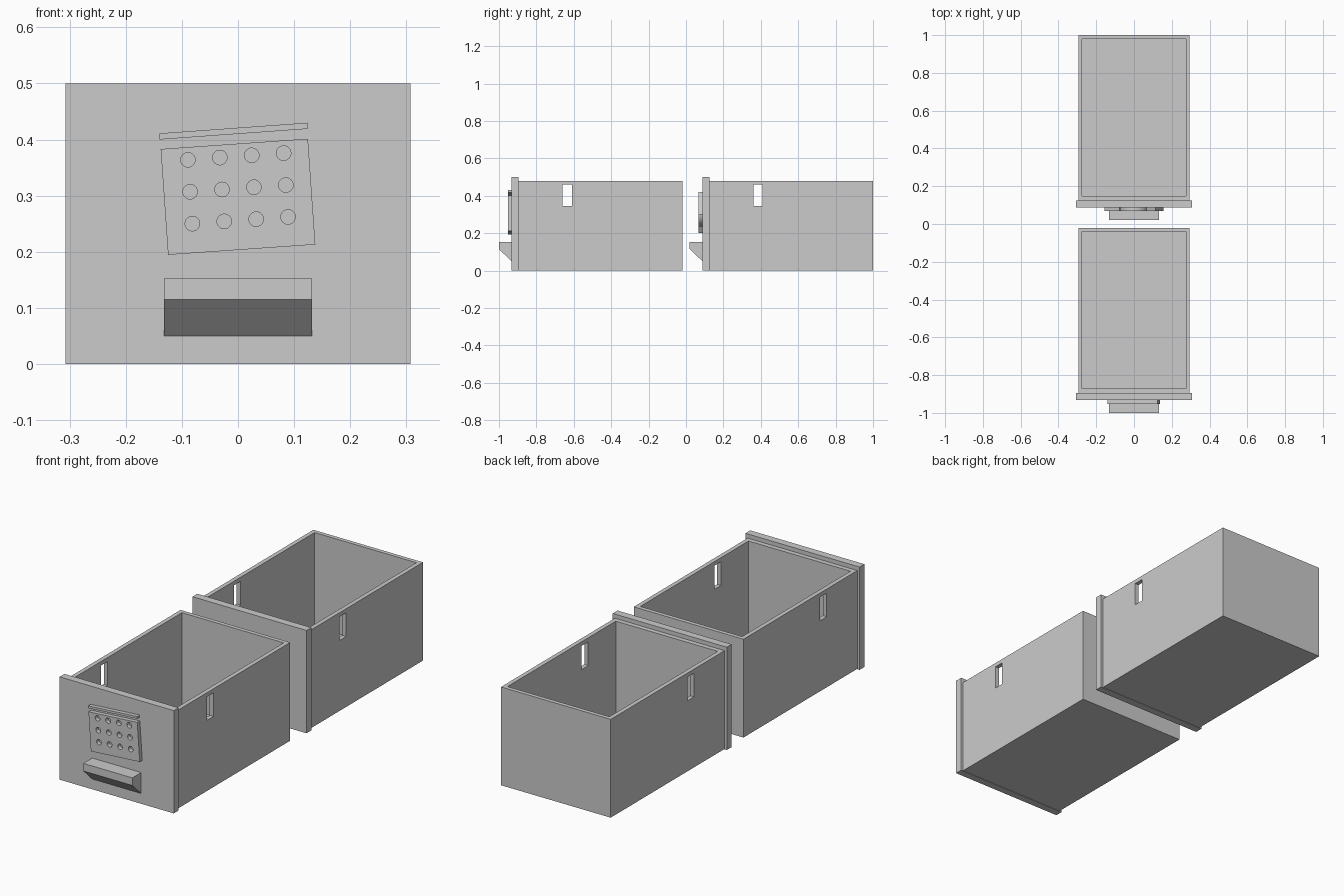
import bpy, bmesh, math
from mathutils import Matrix, Vector

cube = bpy.data.objects.get("Cube")
if cube:
    bpy.data.objects.remove(cube, do_unlink=True)

grey = bpy.data.materials.new("light grey")
grey.use_nodes = True
grey.diffuse_color = (0.6, 0.6, 0.6, 1)
grey.node_tree.nodes["Principled BSDF"].inputs["Base Color"].default_value = (0.6, 0.6, 0.6, 1)


def finish(name, bm):
    bmesh.ops.recalc_face_normals(bm, faces=bm.faces)
    mesh = bpy.data.meshes.new(name)
    bm.to_mesh(mesh)
    bm.free()
    obj = bpy.data.objects.new(name, mesh)
    bpy.context.collection.objects.link(obj)
    mesh.materials.append(grey)
    return obj


def box(name, x, y, z):
    """Box from (low, high) pairs on each axis."""
    bm = bmesh.new()
    bmesh.ops.create_cube(bm, size=1)
    for v in bm.verts:
        v.co = [(a + b) / 2 + c * (b - a) for c, (a, b) in zip(v.co, (x, y, z))]
    return finish(name, bm)


def prism(name, points, direction):
    """Extrude a closed outline of 3D points along a direction."""
    bm = bmesh.new()
    face = bm.faces.new([bm.verts.new(p) for p in points])
    new = bmesh.ops.extrude_face_region(bm, geom=[face])["geom"]
    bmesh.ops.translate(bm, verts=[g for g in new if isinstance(g, bmesh.types.BMVert)],
                        vec=direction)
    return finish(name, bm)


def cut(target, cutter):
    mod = target.modifiers.new("cut", "BOOLEAN")
    mod.object = cutter
    mod.solver = "EXACT"
    cutter.hide_render = True
    cutter.hide_set(True)


def tilted(x, z, angle, centre_z):
    c, s = math.cos(angle), math.sin(angle)
    return x * c - z * s, centre_z + x * s + z * c


def plaque(name, outline, angle, centre_z, y):
    """Thin flat shape standing on the drawer front."""
    pts = []
    for px, pz in outline:
        x, z = tilted(px, pz, angle, centre_z)
        pts.append((x, y, z))
    return prism(name, pts, (0, -0.02, 0))


def drawer(side, y):
    """Open drawer; y is the outer face of its front panel."""
    box(side + "_panel", (-0.307, 0.307), (y, y + 0.037), (0, 0.5))
    tray = box(side + "_tray", (-0.295, 0.295), (y + 0.037, y + 0.912), (0.002, 0.48))
    cut(tray, box(side + "_tray_cavity", (-0.274, 0.274), (y + 0.06, y + 0.892), (0.022, 0.6)))
    cut(tray, box(side + "_slot_cutter", (-0.4, 0.4), (y + 0.272, y + 0.322), (0.345, 0.46)))
    # wedge-shaped pull
    prism(side + "_handle",
          [(-0.132, y, 0.05), (-0.132, y, 0.152), (-0.132, y - 0.068, 0.152),
           (-0.132, y - 0.068, 0.115)], (0.264, 0, 0))


FRONT, REAR = -0.932, 0.088
drawer("front", FRONT)
drawer("rear", REAR)

# Front drawer: tilted plate with a grid of round holes and a strip above
TILT = math.radians(4)
plate = plaque("perforated_plate",
               [(-0.1315, -0.0945), (0.1315, -0.0945), (0.1315, 0.0945), (-0.1315, 0.0945)],
               TILT, 0.298, FRONT)
holes = bmesh.new()
for row in range(3):
    for col in range(4):
        x, z = tilted((col - 1.5) * 0.057, (row - 1) * 0.057, TILT, 0.313)
        bmesh.ops.create_cone(
            holes, cap_ends=True, segments=24, radius1=0.013, radius2=0.013, depth=0.1,
            matrix=Matrix.Translation(Vector((x, FRONT, z))) @ Matrix.Rotation(math.pi / 2, 4, "X"))
cut(plate, finish("hole_cutters", holes))
prism("plate_strip", [(-0.14, FRONT, 0.4), (0.124, FRONT, 0.419),
                      (0.124, FRONT, 0.43), (-0.14, FRONT, 0.411)], (0, -0.02, 0))

# Rear drawer: raised round emblem with a flared end on each side
LEAN = math.radians(20)
ring = [math.tau * i / 32 for i in range(32)]
disc = plaque("emblem_disc", [(0.075 * math.cos(a), 0.075 * math.sin(a)) for a in ring],
              LEAN, 0.311, REAR)
bpy.context.view_layer.objects.active = disc
disc.select_set(True)
bpy.ops.object.shade_smooth_by_angle()
for name, s in (("left", 1), ("right", -1)):
    plaque("emblem_flare_" + name,
           [(s * 0.077, -0.015), (s * 0.144, -0.063), (s * 0.144, 0.063), (s * 0.077, 0.015)],
           LEAN, 0.311, REAR)
